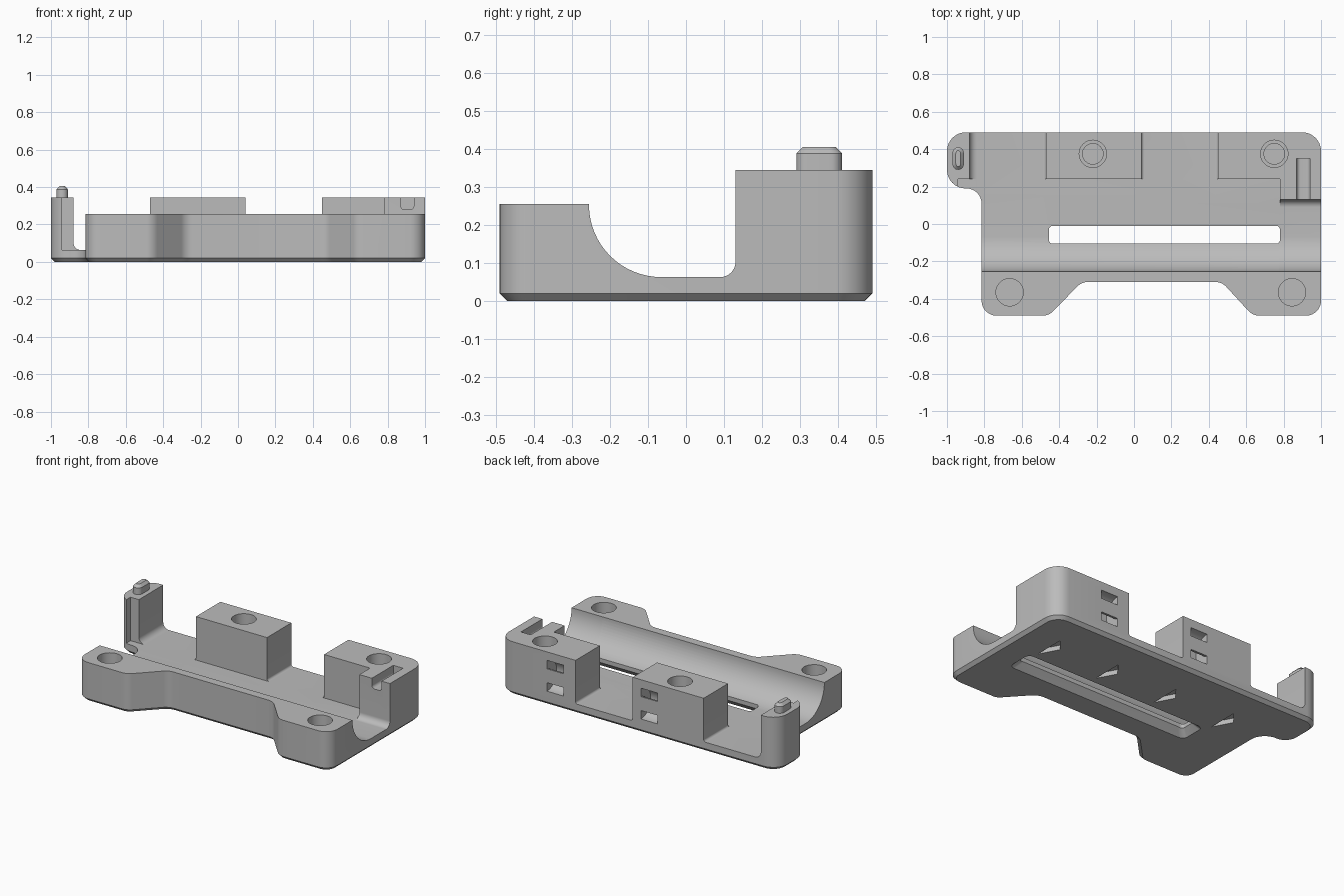
import bpy, bmesh
from math import pi, cos, sin, tan
from mathutils import Vector

cube = bpy.data.objects.get("Cube")
if cube:
    bpy.data.objects.remove(cube, do_unlink=True)

grey = bpy.data.materials.new("plain grey")
grey.use_nodes = True
grey.diffuse_color = (0.5, 0.5, 0.5, 1)
grey.node_tree.nodes["Principled BSDF"].inputs["Base Color"].default_value = (0.5, 0.5, 0.5, 1)


def rounded(corners, steps=8):
    """Outline from (x, y, radius) corners, each replaced by a fillet arc."""
    out = []
    for i, (x, y, r) in enumerate(corners):
        p = Vector((x, y))
        if r == 0:
            out.append(p)
            continue
        a = (Vector(corners[i - 1][:2]) - p).normalized()
        b = (Vector(corners[(i + 1) % len(corners)][:2]) - p).normalized()
        half = a.angle(b) / 2
        centre = p + (a + b).normalized() * (r / sin(half))
        start = p + a * (r / tan(half)) - centre
        end = p + b * (r / tan(half)) - centre
        sweep = start.angle_signed(end)
        for k in range(steps + 1):
            t = -sweep * k / steps
            out.append(centre + Vector((start.x * cos(t) - start.y * sin(t),
                                        start.x * sin(t) + start.y * cos(t))))
    return out


def prism(name, outline, axis, lo, hi, end_scale=None):
    """Extrude a 2D outline along an axis; end_scale tapers the far end about its middle."""
    place = {"x": lambda p, d: (d, p[0], p[1]),
             "y": lambda p, d: (p[0], d, p[1]),
             "z": lambda p, d: (p[0], p[1], d)}[axis]
    far = outline
    if end_scale:
        mid = [(min(p[i] for p in outline) + max(p[i] for p in outline)) / 2 for i in (0, 1)]
        far = [[mid[i] + (p[i] - mid[i]) * end_scale[i] for i in (0, 1)] for p in outline]
    bm = bmesh.new()
    a = [bm.verts.new(place(p, lo)) for p in outline]
    b = [bm.verts.new(place(p, hi)) for p in far]
    bm.faces.new(a)
    bm.faces.new(b)
    for i in range(len(a)):
        bm.faces.new((a[i - 1], a[i], b[i], b[i - 1]))
    bmesh.ops.recalc_face_normals(bm, faces=bm.faces)
    mesh = bpy.data.meshes.new(name)
    bm.to_mesh(mesh)
    bm.free()
    mesh.materials.append(grey)
    obj = bpy.data.objects.new(name, mesh)
    bpy.context.collection.objects.link(obj)
    return obj


def box(x0, x1, y0, y1, r=0):
    return rounded([(x0, y0, r), (x1, y0, r), (x1, y1, r), (x0, y1, r)])


def circle(x, y, r, n=40):
    return [(x + r * cos(2 * pi * k / n), y + r * sin(2 * pi * k / n)) for k in range(n)]


def combine(target, tool, operation="DIFFERENCE"):
    mod = target.modifiers.new(tool.name, "BOOLEAN")
    mod.operation, mod.object, mod.solver = operation, tool, "EXACT"
    bpy.context.view_layer.objects.active = target
    bpy.ops.object.modifier_apply(modifier=mod.name)
    bpy.data.objects.remove(tool, do_unlink=True)


# Body: full-height footprint with a chamfered bottom rim
TOP, FLOOR = 0.345, 0.063
footprint = rounded([
    (-1, 0.49, 0.1), (-1, 0.19, 0.1), (-0.815, 0.19, 0.08), (-0.815, -0.49, 0.08),
    (-0.455, -0.49, 0.08), (-0.28, -0.31, 0.08), (0.47, -0.31, 0.08),
    (0.635, -0.49, 0.08), (1, -0.49, 0.08), (1, 0.49, 0.1)])
body = prism("bracket_body", footprint, "z", 0, TOP)
bm = bmesh.new()
bm.from_mesh(body.data)
rim = [e for e in bm.edges if all(v.co.z < 0.001 for v in e.verts)]
bmesh.ops.bevel(bm, geom=rim, offset=0.02, segments=1, affect="EDGES")
bm.to_mesh(body.data)
bm.free()

# Front rail top, curved trough and floor, up to the rear blocks
for x0, x1, wall, fillet in ((-0.94, 0.78, 0.24, 0), (0.775, 1.1, 0.13, 0.04)):
    profile = rounded([(-0.6, 0.255, 0), (-0.255, 0.255, 0), (-0.255, FLOOR, 0.19),
                       (wall, FLOOR, fillet), (wall, 0.6, 0), (-0.6, 0.6, 0)], 16)
    combine(body, prism("trough_cut", profile, "x", x0, x1))

# Gaps between the post and the two blocks
for x0, x1, r in ((-0.88, -0.47, 0.04), (0.04, 0.45, 0.015)):
    profile = rounded([(x0, FLOOR, r), (x1, FLOOR, 0.015), (x1, 0.6, 0), (x0, 0.6, 0)])
    combine(body, prism("gap_cut", profile, "y", 0.15, 0.6))

# Long floor slot, flared underneath
combine(body, prism("slot_cut", box(-0.455, 0.78, -0.105, -0.01, 0.02), "z", -0.1, 0.2))
combine(body, prism("slot_flare", box(-0.515, 0.84, -0.165, 0.05, 0.04), "z", -0.02, 0.04,
                    (0.91, 0.44)))

# Stepped holes in the blocks, plain holes in the front feet
for x in (-0.22, 0.75):
    combine(body, prism("hole_cut", circle(x, 0.375, 0.073), "z", 0.22, 0.5))
    combine(body, prism("hole_step", circle(x, 0.375, 0.055), "z", 0.1, 0.3))
for x in (-0.665, 0.845):
    combine(body, prism("foot_hole", circle(x, -0.365, 0.073), "z", 0.1, 0.5))

# Curved tie tunnels through the back of each block
for x in (-0.08, 0.595):
    arc = [pi * k / 16 for k in range(-2, 19)]
    ring = [(0.49 - r * sin(t), 0.19 + r * cos(t))
            for r, turn in ((0.1, arc), (0.045, arc[::-1])) for t in turn]
    combine(body, prism("tie_tunnel", ring, "x", x - 0.06, x + 0.06))

# Keyway on the right-hand block
keyway = rounded([(0.87, 0.28, 0.02), (0.94, 0.28, 0.02), (0.94, 0.5, 0), (0.87, 0.5, 0)])
combine(body, prism("keyway_cut", keyway, "y", 0.1, 0.35))

# Triangular arrow pockets underneath
for i in range(4):
    x = 0.785 - 0.437 * i
    combine(body, prism("arrow_pocket", [(x, 0.07), (x, 0.27), (x - 0.065, 0.19)],
                        "z", -0.05, 0.03))

# Locating pin on the post, with a tapered tip
pin = box(-0.97, -0.91, 0.29, 0.41, 0.029)
combine(body, prism("pin_shaft", pin, "z", 0.3, 0.388), "UNION")
combine(body, prism("pin_tip", pin, "z", 0.388, 0.405, (0.45, 0.72)), "UNION")

bpy.ops.object.select_all(action="DESELECT")
body.select_set(True)
bpy.context.view_layer.objects.active = body
bpy.ops.object.shade_smooth_by_angle(angle=pi / 6)
